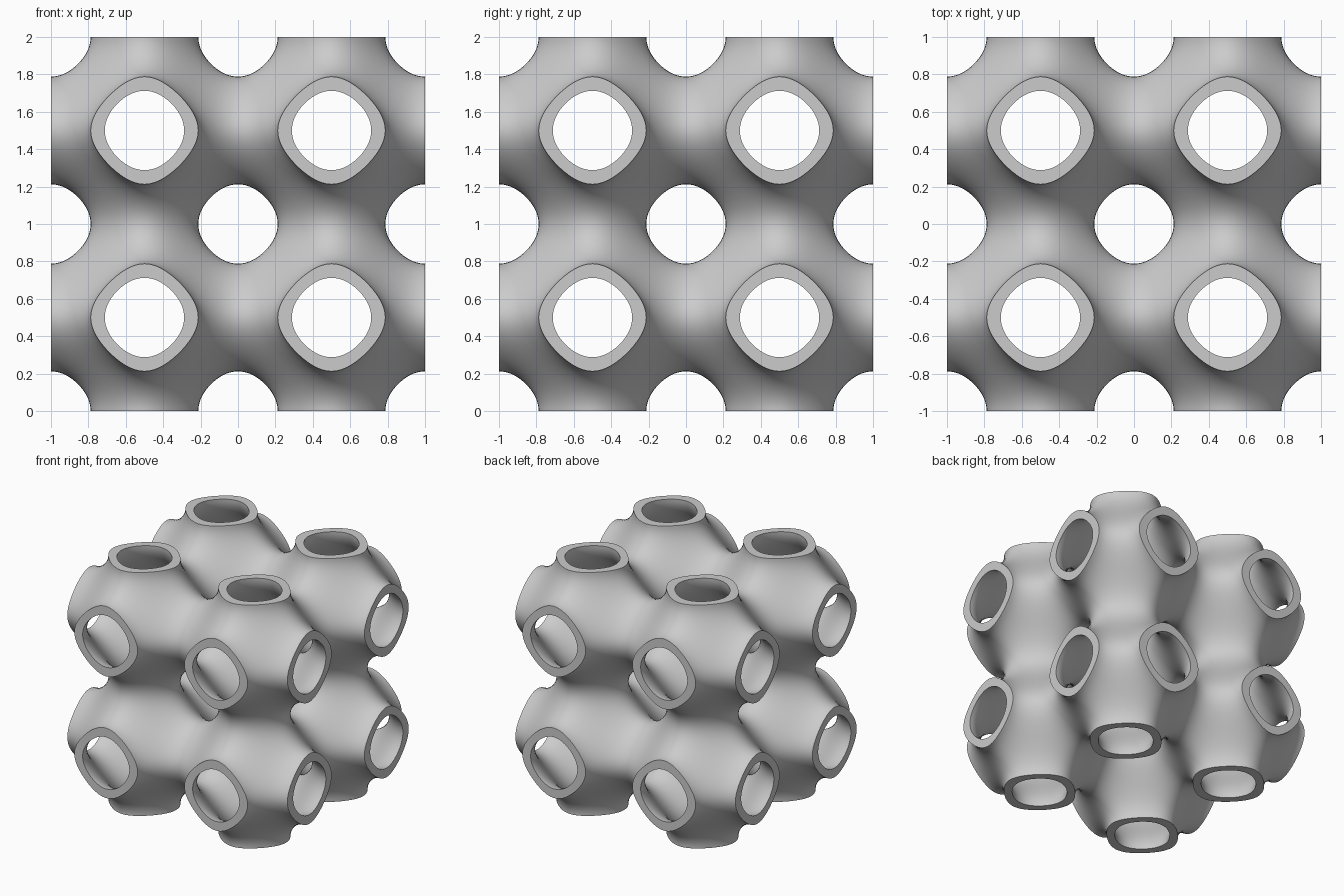
import bpy, bmesh
from math import cos, sin, pi, radians
from mathutils import Vector

cube = bpy.data.objects.get("Cube")
if cube:
    bpy.data.objects.remove(cube)

HALF = 0.5            # half the size of one lattice cell
LEVEL = 0.235         # wall lies between the levels -LEVEL and +LEVEL
AROUND, ALONG = 64, 9


def field(u, v, w):
    return sum(cos(2 * pi * t) for t in (u, v, w))


def solve(func, high):
    """Bisect for the root of a function that falls from positive to negative."""
    low = 0.0
    for _ in range(40):
        mid = (low + high) / 2
        if func(mid) > 0:
            low = mid
        else:
            high = mid
    return low


def arm_grid(level):
    """Points (along, across, across) of one arm, from its seam with the others to its mouth."""
    columns = []
    for i in range(AROUND):
        angle = 2 * pi * i / AROUND
        c, s = cos(angle), sin(angle)
        big = max(abs(c), abs(s))
        seam = solve(lambda m: field(m, m * c / big, m * s / big) - level, HALF)
        column = []
        for j in range(ALONG + 1):
            u = seam + (HALF - seam) * j / ALONG
            r = solve(lambda q: field(u, q * c, q * s) - level, HALF / big)
            column.append((u, r * c, r * s))
        columns.append(column)
    return columns


def build_cell():
    """One hollow cell with six arms; the three outer arms end in flat rims."""
    bm = bmesh.new()
    outer, inner = arm_grid(-LEVEL), arm_grid(LEVEL)
    centre = Vector((HALF, HALF, HALF))
    axes = [Vector((1, 0, 0)), Vector((0, 1, 0)), Vector((0, 0, 1))]
    for a in range(3):
        for side in (1, -1):
            d, e1, e2 = axes[a] * side, axes[(a + 1) % 3], axes[(a + 2) % 3]
            if side < 0:
                e1, e2 = e2, e1
            shells = [[[bm.verts.new(centre + d * u + e1 * v + e2 * w) for u, v, w in col]
                       for col in grid] for grid in (outer, inner)]
            out, inn = shells
            for i in range(AROUND):
                k = (i + 1) % AROUND
                for j in range(ALONG):
                    bm.faces.new((out[i][j], out[k][j], out[k][j + 1], out[i][j + 1]))
                    bm.faces.new((inn[i][j + 1], inn[k][j + 1], inn[k][j], inn[i][j]))
                if side > 0:
                    bm.faces.new((out[i][-1], out[k][-1], inn[k][-1], inn[i][-1]))
    bmesh.ops.remove_doubles(bm, verts=bm.verts[:], dist=0.00002)
    # smooth walls, crisp rims
    for f in bm.faces:
        f.smooth = True
    for e in bm.edges:
        if len(e.link_faces) == 2 and e.calc_face_angle() > radians(35):
            e.smooth = False
    mesh = bpy.data.meshes.new("lattice_shell")
    bm.to_mesh(mesh)
    bm.free()
    return mesh


# Plain grey material
grey = bpy.data.materials.new("light_grey")
grey.use_nodes = True
colour = (0.6, 0.6, 0.6, 1)
grey.diffuse_color = colour
grey.node_tree.nodes["Principled BSDF"].inputs["Base Color"].default_value = colour

# One cell mirrored into a two by two by two block
shell = bpy.data.objects.new("lattice_shell", build_cell())
shell.data.materials.append(grey)
shell.location.z = 1
bpy.context.collection.objects.link(shell)
mirror = shell.modifiers.new("mirror_cells", 'MIRROR')
mirror.use_axis = (True, True, True)
mirror.use_clip = True
mirror.merge_threshold = 0.0005
